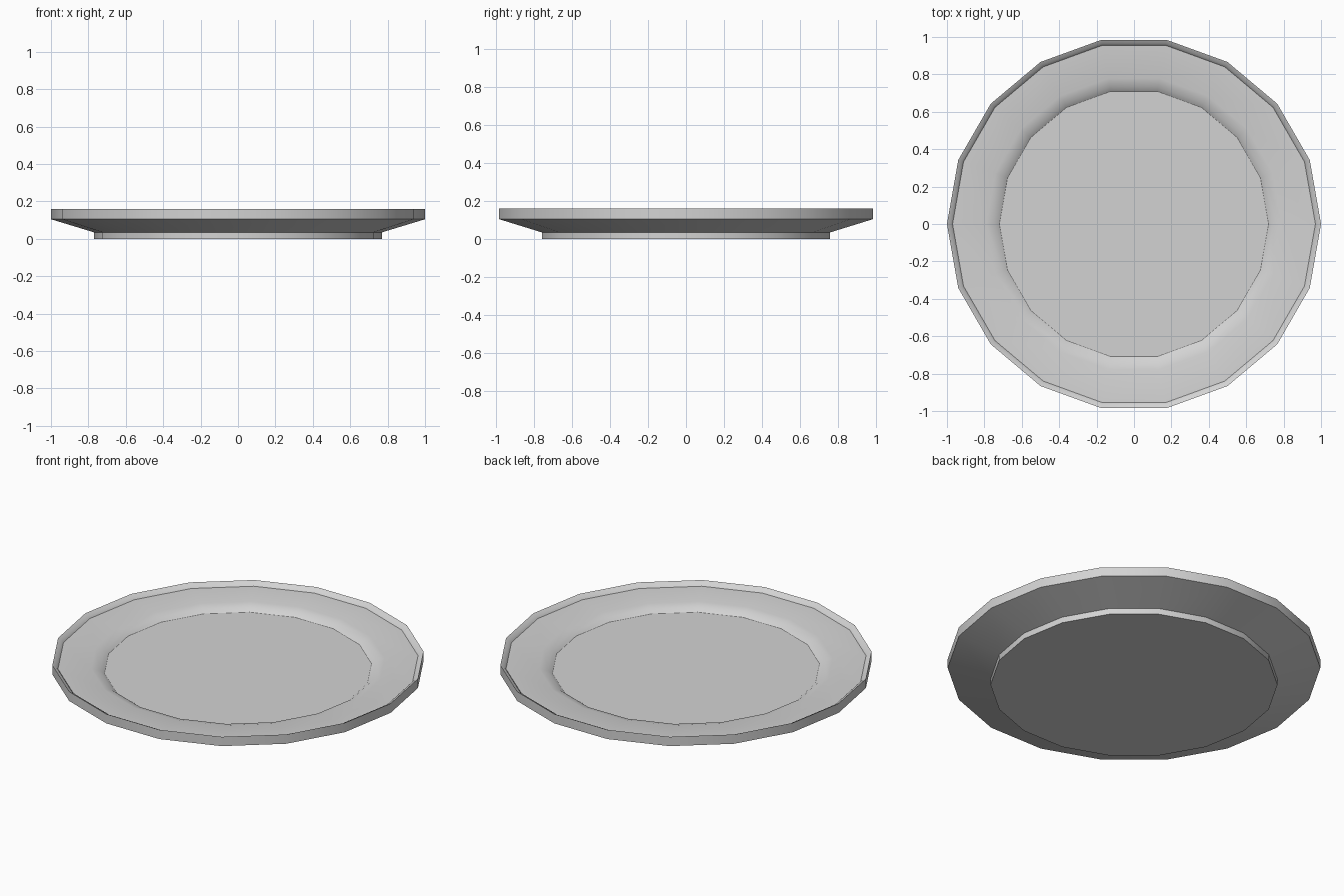
import bpy
import bmesh
import math

cube = bpy.data.objects.get("Cube")
if cube:
    bpy.data.objects.remove(cube, do_unlink=True)

SIDES = 18


def make_material(name, rgb):
    mat = bpy.data.materials.new(name)
    mat.use_nodes = True
    colour = (*rgb, 1.0)
    mat.diffuse_color = colour
    mat.node_tree.nodes["Principled BSDF"].inputs["Base Color"].default_value = colour
    return mat


def lathe(name, profile, material):
    """Turn an open (radius, height) profile about z and cap both ends."""
    bm = bmesh.new()
    verts = [bm.verts.new((r, 0, z)) for r, z in profile]
    edges = [bm.edges.new(pair) for pair in zip(verts, verts[1:])]
    bmesh.ops.spin(bm, geom=verts + edges, cent=(0, 0, 0), axis=(0, 0, 1),
                   angle=math.tau, steps=SIDES, use_duplicate=False)
    bmesh.ops.remove_doubles(bm, verts=bm.verts[:], dist=0.0005)
    bmesh.ops.holes_fill(bm, edges=[e for e in bm.edges if e.is_boundary], sides=0)
    bmesh.ops.recalc_face_normals(bm, faces=bm.faces[:])

    mesh = bpy.data.meshes.new(name)
    bm.to_mesh(mesh)
    bm.free()
    mesh.materials.append(material)
    obj = bpy.data.objects.new(name, mesh)
    bpy.context.collection.objects.link(obj)

    bpy.ops.object.select_all(action='DESELECT')
    obj.select_set(True)
    bpy.context.view_layer.objects.active = obj
    bpy.ops.object.shade_smooth_by_angle(angle=math.radians(30))
    return obj


ceramic = make_material("pale grey ceramic", (0.65, 0.65, 0.65))

# Foot, flared underside, upright edge, rim lip, shallow shoulder and well
plate_profile = [
    (0.77, 0.0), (0.77, 0.035),
    (1.0, 0.105), (1.0, 0.16),
    (0.98, 0.15), (0.97, 0.137),
    (0.79, 0.13), (0.745, 0.118), (0.72, 0.1),
]
lathe("plate", plate_profile, ceramic)
